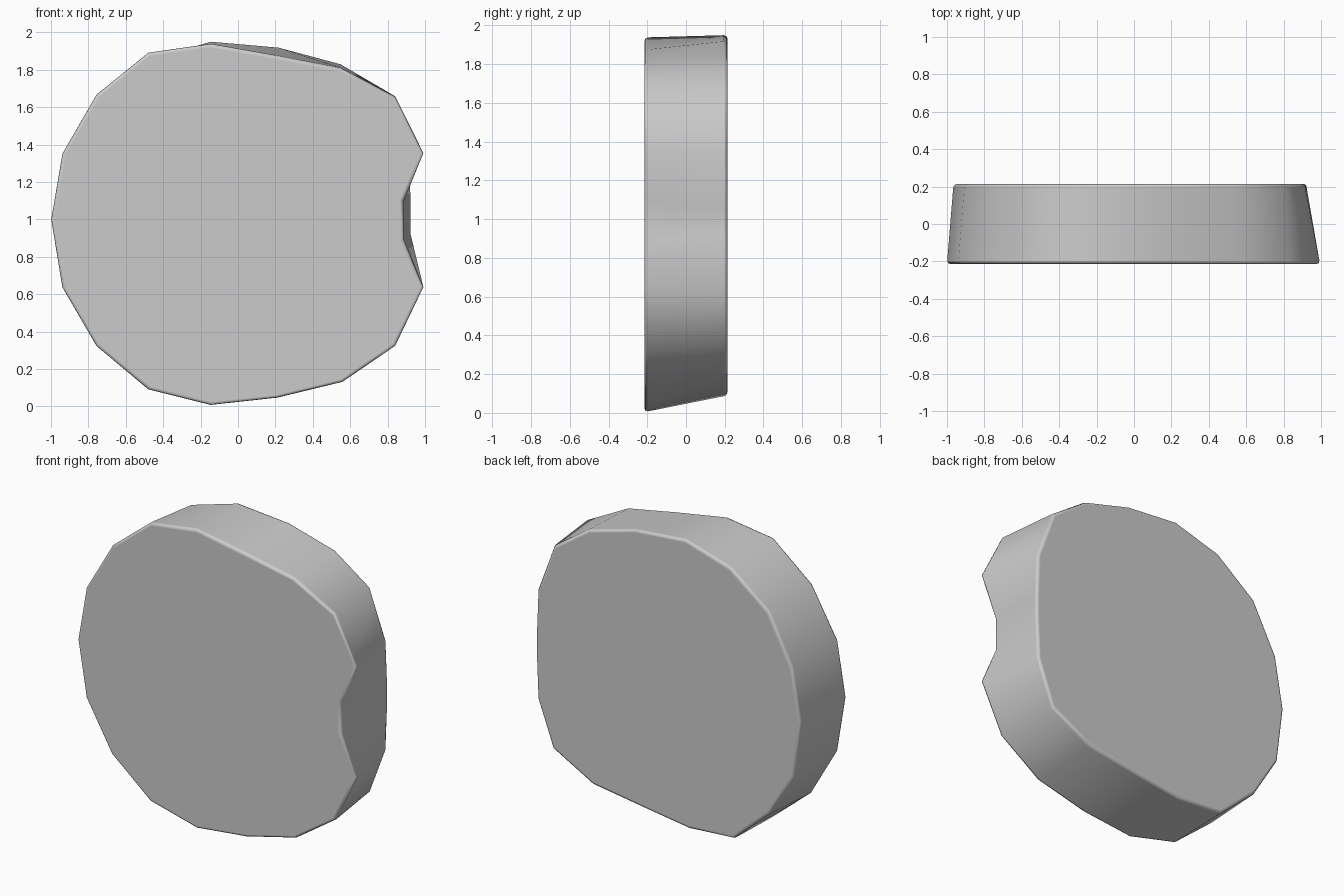
import bpy, bmesh

cube = bpy.data.objects.get("Cube")
if cube:
    bpy.data.objects.remove(cube)

# Plain grey material
grey = bpy.data.materials.new("plain grey")
grey.use_nodes = True
grey.diffuse_color = (0.6, 0.6, 0.6, 1)
grey.node_tree.nodes["Principled BSDF"].inputs["Base Color"].default_value = (0.6, 0.6, 0.6, 1)

HALF = 0.215

# Chipped front outline (x, z), with a notch on one side
front = [(.885, .89), (.885, 1.10), (.995, 1.355), (.842, 1.658), (.548, 1.81),
         (.21, 1.874), (-.145, 1.938), (-.479, 1.893), (-.757, 1.668),
         (-.94, 1.353), (-1, 1), (-.94, .638), (-.757, .322), (-.479, .09),
         (-.145, .004), (.21, .042), (.56, .128), (.842, .322), (.995, .638)]

# Smaller back outline, matching point for point
back = [(.925, .92), (.925, 1.06), (.912, 1.34), (.796, 1.657), (.548, 1.83),
        (.217, 1.92), (-.145, 1.95), (-.468, 1.853), (-.74, 1.642),
        (-.906, 1.324), (-.965, .986), (-.92, .62), (-.748, .34), (-.489, .11),
        (-.166, .09), (.18, .14), (.516, .19), (.803, .345), (.912, .64)]

# Loft the slab between the two outlines
bm = bmesh.new()
ring_f = [bm.verts.new((x, -HALF, z)) for x, z in front]
ring_b = [bm.verts.new((x, HALF, z)) for x, z in back]
bm.faces.new(ring_f)
bm.faces.new(ring_b[::-1])
n = len(front)
for i in range(n):
    j = (i + 1) % n
    bm.faces.new((ring_f[i], ring_b[i], ring_b[j], ring_f[j]))
bmesh.ops.recalc_face_normals(bm, faces=bm.faces)
for f in bm.faces:
    f.smooth = True

mesh = bpy.data.meshes.new("round_slab")
bm.to_mesh(mesh)
bm.free()
mesh.materials.append(grey)
slab = bpy.data.objects.new("round_slab", mesh)
bpy.context.collection.objects.link(slab)

# Soft rim on both faces
rim = slab.modifiers.new("soft rim", 'BEVEL')
rim.width = 0.02
rim.segments = 2
rim.limit_method = 'ANGLE'
rim.angle_limit = 1.1
rim.use_clamp_overlap = False
rim.harden_normals = True
